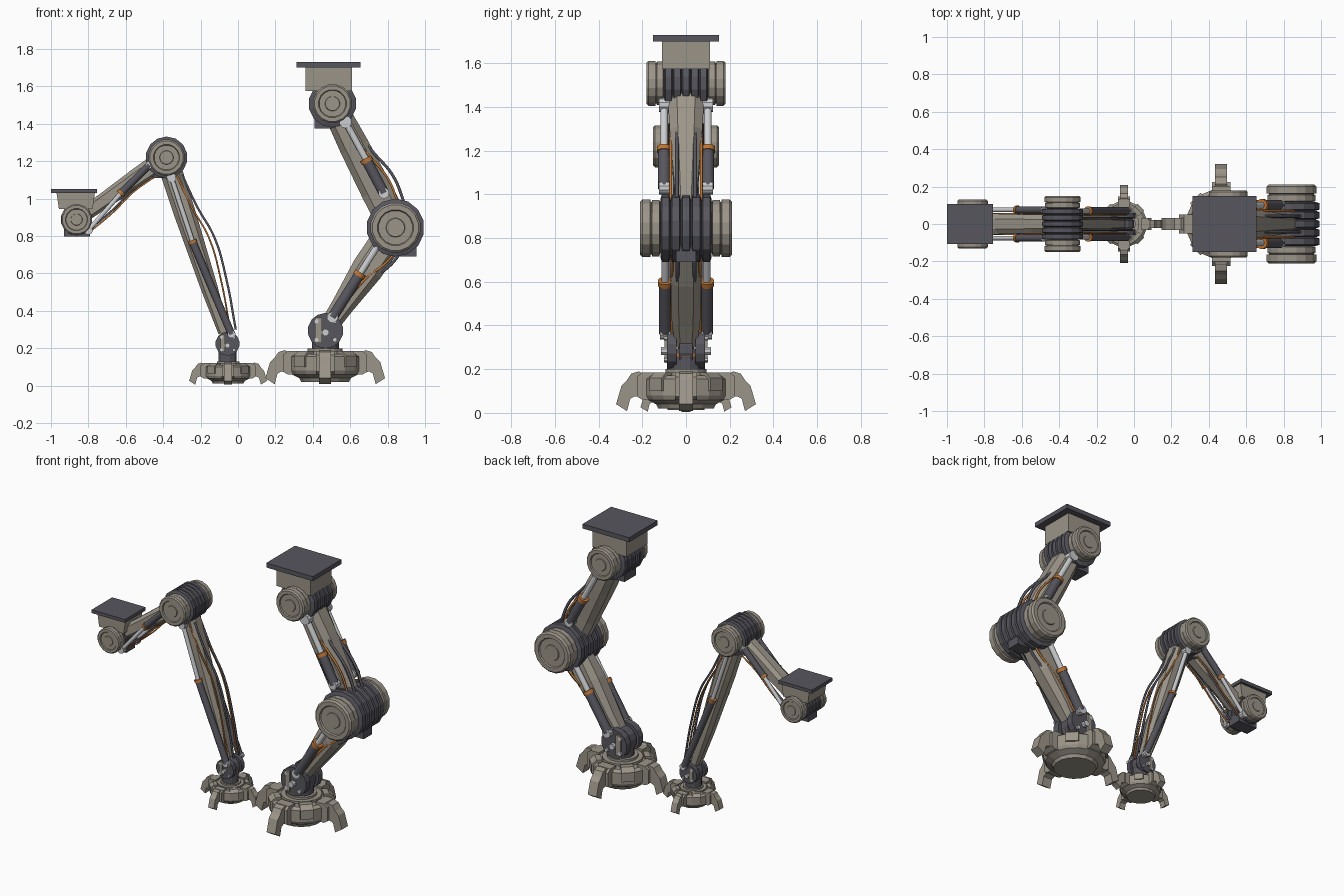
import bpy, bmesh, math
from mathutils import Vector, Matrix

if "Cube" in bpy.data.objects:
    bpy.data.objects.remove(bpy.data.objects["Cube"])


def material(name, rgb):
    m = bpy.data.materials.new(name)
    m.diffuse_color = (*rgb, 1)
    m.use_nodes = True
    m.node_tree.nodes["Principled BSDF"].inputs["Base Color"].default_value = m.diffuse_color
    return m


BEIGE = material("warm_grey", (0.33, 0.30, 0.25))
DARK = material("dark_grey", (0.095, 0.093, 0.112))
SILVER = material("silver", (0.60, 0.61, 0.63))
ORANGE = material("copper_orange", (0.50, 0.18, 0.04))


def finish(bm, name, mat, smooth=False):
    bmesh.ops.recalc_face_normals(bm, faces=bm.faces)
    me = bpy.data.meshes.new(name)
    bm.to_mesh(me)
    bm.free()
    me.materials.append(mat)
    ob = bpy.data.objects.new(name, me)
    bpy.context.collection.objects.link(ob)
    if smooth:
        bpy.context.view_layer.objects.active = ob
        ob.select_set(True)
        bpy.ops.object.shade_smooth_by_angle(angle=math.radians(35))
        ob.select_set(False)
    return ob


def loft(name, mat, rings, smooth=False):
    """Skin a list of equal-length point rings and cap the ends."""
    bm = bmesh.new()
    vs = [[bm.verts.new(p) for p in ring] for ring in rings]
    n = len(vs[0])
    for a, b in zip(vs, vs[1:]):
        for i in range(n):
            bm.faces.new((a[i], a[(i + 1) % n], b[(i + 1) % n], b[i]))
    bm.faces.new(vs[0])
    bm.faces.new(vs[-1])
    return finish(bm, name, mat, smooth)


def lathe(name, mat, profile, origin, axis, n=16, smooth=False):
    """Spin (radius, distance) pairs around an axis through origin."""
    rot = Vector((0, 0, 1)).rotation_difference(Vector(axis).normalized()).to_matrix()
    rings = []
    for r, h in profile:
        angles = [2 * math.pi * (i + 0.5) / n for i in range(n)]
        rings.append([Vector(origin) + rot @ Vector((r * math.cos(a), r * math.sin(a), h))
                      for a in angles])
    return loft(name, mat, rings, smooth)


def rod(name, mat, a, b, r, n=16):
    a, b = Vector(a), Vector(b)
    return lathe(name, mat, [(r, 0), (r, (b - a).length)], a, b - a, n, True)


def box(name, mat, x0, x1, y, z0, z1, taper=1.0):
    """Box with half depth y; the lower end can be narrowed in x."""
    c, h = (x0 + x1) / 2, (x1 - x0) / 2
    rings = [[(c + sx * h * k, sy * y, z) for sx, sy in ((-1, -1), (1, -1), (1, 1), (-1, 1))]
             for z, k in ((z0, taper), (z1, 1))]
    return loft(name, mat, rings)


def beam(name, a, b, stations):
    """Chamfered limb beam; stations are (t, half height, half depth)."""
    a, b = Vector((a[0], 0, a[1])), Vector((b[0], 0, b[1]))
    d = (b - a).normalized()
    up = Vector((-d.z, 0, d.x))
    shape = [(-1, -.5), (-1, .5), (-.6, 1), (.6, 1), (1, .5), (1, -.5), (.6, -1), (-.6, -1)]
    rings = [[a.lerp(b, t) + up * (u * h) + Vector((0, v * w, 0)) for u, v in shape]
             for t, h, w in stations]
    return loft(name, BEIGE, rings)


def hose(name, mat, pts, r):
    cu = bpy.data.curves.new(name, 'CURVE')
    cu.dimensions = '3D'
    cu.bevel_depth, cu.bevel_resolution, cu.resolution_u = r, 1, 8
    sp = cu.splines.new('BEZIER')
    sp.bezier_points.add(len(pts) - 1)
    for bp, p in zip(sp.bezier_points, pts):
        bp.co = p
        bp.handle_left_type = bp.handle_right_type = 'AUTO'
    cu.use_fill_caps = True
    cu.materials.append(mat)
    bpy.context.collection.objects.link(bpy.data.objects.new(name, cu))


def joint(name, x, z, r, cap, y):
    """Ribbed dark drum with stepped caps on both ends; y is the half width."""
    w = y * 0.56
    prof = []
    for i in range(5):
        c = -w + (i + 0.5) * 2 * w / 5
        e = w / 5
        prof += [(r * .85, c - e), (r, c - e * .7), (r, c + e * .7), (r * .85, c + e)]
    lathe(name + "_drum", DARK, prof, (x, 0, z), (0, 1, 0), 14)
    for s in (-1, 1):
        lathe(name + "_cap", BEIGE,
              [(cap * .85, w), (cap * .97, w * 1.04), (cap * .97, y * .74), (cap * .9, y * .75),
               (cap * .9, y * .77), (cap, y * .78), (cap, y * .95), (cap * .92, y),
               (cap * .72, y), (cap * .68, y * .96), (cap * .38, y * .96),
               (cap * .36, y * .985), (cap * .25, y * .985)],
              (x, 0, z), (0, s, 0), 16)


def foot(x, s):
    # stepped round base
    prof = [(.13, .02), (.14, .04), (.18, .06), (.19, .08), (.19, .155), (.17, .17),
            (.125, .17), (.125, .185), (.095, .185), (.095, .2)]
    lathe("foot_base", BEIGE, [(r * s, h * s) for r, h in prof], (x, 0, 0), (0, 0, 1), 16)
    claw = [(.17, .07), (.17, .165), (.215, .19), (.25, .18), (.27, .15), (.295, .125),
            (.32, .04), (.27, .008), (.255, .065), (.235, .075)]
    lug = [(.14, .06), (.14, .185), (.2, .185), (.225, .165), (.225, .075), (.2, .06)]
    bump = [(.13, .1), (.13, .185), (.165, .185), (.197, .16), (.197, .1)]
    spike = [(.16, .0), (.16, .09), (.2, .09), (.2, .0)]
    for k in range(8):
        rot = Matrix.Rotation(k * math.pi / 4, 3, 'Z')
        parts = [("claw", claw, .032), ("claw_lug", lug, .05)] if k % 2 == 0 else [("foot_lug", bump, .04)]
        for name, shape, w in parts:
            loft(name, BEIGE, [[Vector((x, 0, 0)) + rot @ Vector((r * s, y * s, h * s)) for r, h in shape]
                               for y in (-w, w)])


def ankle(x, z, s):
    lathe("ankle_stem", DARK, [(.075 * s, .19 * s), (.075 * s, z)], (x, 0, 0), (0, 0, 1), 12)
    lathe("ankle_band", ORANGE, [(.079 * s, z - .035 * s), (.079 * s, z - .022 * s)], (x, 0, 0), (0, 0, 1), 12)
    for y, r, w in ((0, .085, .03), (-.065, .095, .022), (.065, .095, .022)):
        lathe("ankle_disc", DARK, [(r * s, -w * s), (r * s, w * s)], (x, y * s, z), (0, 1, 0), 14)
    for side in (-1, 1):
        for i in range(4):
            a = math.pi / 4 + i * math.pi / 2
            p = Vector((x + .07 * s * math.cos(a), side * .08 * s, z + .07 * s * math.sin(a)))
            rod("ankle_bolt", SILVER, p, p + Vector((0, side * .02 * s, 0)), .013 * s, 8)
        rod("ankle_pivot", SILVER, (x, side * .08 * s, z - .01), (x, side * .115 * s, z - .01), .02 * s, 8)
        plate = box("ankle_plate", BEIGE, x - .055 * s, x - .02 * s, .006 * s, z - .065 * s, z + .07 * s)
        plate.location.y = side * .093 * s


def piston(body, ring, tip, y, s):
    """Sleeve from body to ring, rod from ring to tip, on both sides."""
    for side in (-1, 1):
        a, m, b = (Vector((p[0], side * y, p[1])) for p in (body, ring, tip))
        d = (b - a).normalized()
        rod("piston_sleeve", DARK, a, m, .029 * s)
        rod("piston_collar", ORANGE, m - d * .012 * s, m + d * .012 * s, .034 * s)
        rod("piston_rod", SILVER, m, b, .018 * s)
        for p, r in ((a, .03), (b, .034)):
            o = Vector((0, .024 * s, 0))
            rod("piston_clevis", SILVER, p - o, p + o, r * s, 10)


def hoses(pts, offset, y, s):
    """Dark and orange hose pair on each side, the orange one closer in."""
    for side in (-1, 1):
        hose("dark_hose", DARK, [(x, side * y * .6, z) for x, z in pts], .009 * s)
        hose("orange_hose", ORANGE, [(x + offset[0], side * y, z + offset[1]) for x, z in pts], .007 * s)


# ---- large leg ----
A, K, H = (.468, .294), (.842, .845), (.505, 1.508)
foot(.466, 1)
ankle(*A, 1)
joint("knee", *K, .155, .135, .21)
joint("hip", *H, .128, .105, .18)
beam("shin", A, K, [(.05, .05, .05), (.25, .06, .065), (.6, .085, .07), (.95, .085, .055)])
beam("thigh", K, H, [(.05, .085, .045), (.3, .085, .055), (.65, .08, .075), (.92, .07, .085)])
piston((.505, .365), (.65, .595), (.78, .80), .095, 1)
piston((.78, 1.03), (.687, 1.205), (.575, 1.41), .10, 1)
hoses([(.54, .35), (.70, .555), (.82, .65), (.90, .76)], (-.02, .015), .065, 1)
hoses([(.59, 1.40), (.73, 1.24), (.83, 1.12), (.895, .96)], (-.03, -.01), .07, 1)
box("knee_stop", DARK, .85, .955, .045, .69, .85)
box("hip_stop", DARK, .41, .50, .06, 1.375, 1.5)
box("hip_bracket", BEIGE, .36, .61, .11, 1.575, 1.70)
box("mount_plate", DARK, .313, .655, .15, 1.70, 1.73)

# ---- small leg ----
A, K, H = (-.056, .225), (-.382, 1.22), (-.863, .888)
foot(-.053, .65)
ankle(*A, .68)
joint("small_knee", *K, .112, .098, .15)
joint("small_hip", *H, .085, .083, .13)
beam("small_shin", A, K, [(.06, .03, .035), (.3, .045, .045), (.7, .058, .055), (.95, .06, .05)])
beam("small_thigh", K, H, [(.05, .055, .05), (.3, .052, .05), (.7, .042, .055), (.95, .04, .06)])
piston((-.035, .275), (-.243, .77), (-.355, 1.11), .07, .72)
piston((-.475, 1.18), (-.625, 1.03), (-.80, .83), .075, .68)
hoses([(-.30, 1.13), (-.22, .96), (-.125, .79), (-.06, .56), (-.012, .30)], (-.03, 0), .05, .75)
hoses([(-.45, 1.13), (-.56, 1.05), (-.67, .94), (-.79, .84)], (0, -.015), .055, .7)
box("small_knee_stop", DARK, -.46, -.39, .04, 1.11, 1.2)
box("small_hip_stop", DARK, -.93, -.79, .045, .797, .89)
box("small_hip_bracket", BEIGE, -.97, -.765, .09, .945, 1.03, .88)
box("small_mount_plate", DARK, -1.0, -.755, .108, 1.03, 1.052)
